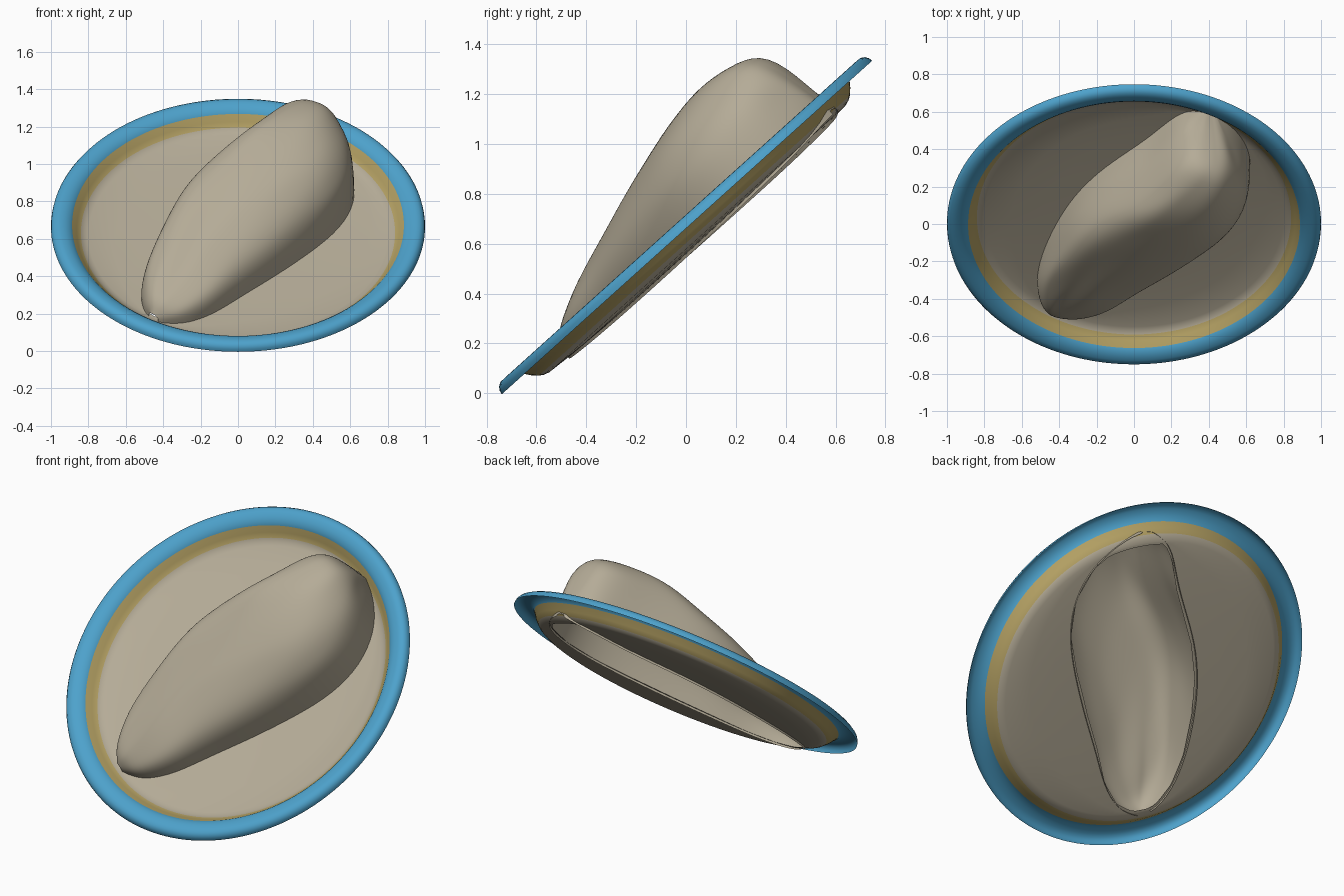
import bpy, bmesh, math
from mathutils import Vector, noise

if "Cube" in bpy.data.objects:
    bpy.data.objects.remove(bpy.data.objects["Cube"])

TILT, CENTRE = math.radians(42), (0, 0, 0.67)


def material(name, rgb):
    m = bpy.data.materials.new(name)
    m.diffuse_color = (*rgb, 1)
    m.use_nodes = True
    m.node_tree.nodes["Principled BSDF"].inputs["Base Color"].default_value = m.diffuse_color
    return m


CLAY = material("clay grey", (0.46, 0.41, 0.31))
BLUE = material("rim blue", (0.075, 0.36, 0.60))
OCHRE = material("ochre", (0.47, 0.365, 0.13))


def finish(bm, name, mats):
    bmesh.ops.recalc_face_normals(bm, faces=bm.faces)
    if sum(f.normal.z * f.calc_area() for f in bm.faces) < 0:
        bmesh.ops.reverse_faces(bm, faces=bm.faces)
    for f in bm.faces:
        f.smooth = True
    me = bpy.data.meshes.new(name)
    bm.to_mesh(me)
    bm.free()
    for m in mats:
        me.materials.append(m)
    ob = bpy.data.objects.new(name, me)
    bpy.context.collection.objects.link(ob)
    ob.rotation_euler.x = TILT
    ob.location = CENTRE
    return ob


def loft(bm, rows, closed, mat=lambda i: 0):
    vs = [[bm.verts.new(p) for p in row] for row in rows]
    n = len(vs[0])
    for i in range(len(vs) - 1):
        for j in range(n if closed else n - 1):
            k = (j + 1) % n
            f = bm.faces.new((vs[i][j], vs[i][k], vs[i + 1][k], vs[i + 1][j]))
            f.material_index = mat(i)


def floor_height(r):
    if r < 0.8:
        return -0.084 + 0.016 * (r / 0.8) ** 4
    return -0.068 + 0.018 * min((r - 0.8) / 0.04, 1)


# Lump stations in plate space: left contact, ridge (with height), right contact
stations = [
    ((-.48, -.65), (-.46, -.68, -.03), (-.43, -.70)),
    ((-.505, -.60), (-.44, -.64, .025), (-.36, -.705)),
    ((-.525, -.48), (-.40, -.52, .075), (-.27, -.70)),
    ((-.50, -.30), (-.33, -.36, .135), (-.13, -.62)),
    ((-.42, -.07), (-.24, -.16, .205), (.02, -.47)),
    ((-.32, .13), (-.13, .04, .27), (.20, -.31)),
    ((-.19, .30), (-.01, .19, .33), (.40, -.11)),
    ((-.05, .43), (.12, .33, .372), (.55, .07)),
    ((.08, .55), (.25, .47, .378), (.63, .27)),
    ((.19, .68), (.36, .59, .35), (.62, .47)),
    ((.25, .73), (.42, .675, .305), (.55, .61)),
    ((.30, .755), (.42, .72, .18), (.49, .69)),
    ((.37, .765), (.40, .755, -.04), (.43, .745)),
]

# Lump: open shell with rounded, lopsided sections
rows = []
for L, R, Q in stations:
    row = []
    for j in range(-9, 10):
        a = j / 9 * math.pi / 2
        end = Vector(L if j < 0 else Q)
        base = floor_height(end.length) - 0.012
        s, c = abs(math.sin(a)) ** 0.82, max(math.cos(a), 0) ** (0.72 if j < 0 else 0.66)
        xy = Vector(R[:2]).lerp(end, s)
        p = Vector((xy.x, xy.y, base + (R[2] - base) * c))
        if abs(j) < 9:
            p += noise.noise_vector(p * 8) * 0.018
        row.append(p)
    rows.append(row)
bm = bmesh.new()
loft(bm, rows, False)
lump = finish(bm, "lump", [CLAY])
sub = lump.modifiers.new("smooth", "SUBSURF")
sub.levels = sub.render_levels = 2

# Outline of the opening beneath the lump
outline = [Vector(s[0]) for s in stations] + [Vector(s[2]) for s in reversed(stations)]
mid = Vector((0.03, 0.02))


def cross(a, b):
    return a.x * b.y - a.y * b.x


def hole_point(t):
    d, best = Vector((math.cos(t), math.sin(t))), 0.1
    for a, b in zip(outline, outline[1:] + outline[:1]):
        e, den = b - a, cross(d, b - a)
        if abs(den) > 1e-9:
            k, u = cross(a - mid, e) / den, cross(a - mid, d) / den
            if k > 0 and -1e-6 <= u <= 1 + 1e-6:
                best = max(best, k)
    p = mid + d * (best - 0.02)
    return p * min(1, 0.785 / p.length)


# Plate: thin dish with rolled rim; ochre band and blue rim by ring
N = 160
angles = [2 * math.pi * i / N for i in range(N)]
rows = []
for k in (0, 0.33, 0.67):
    row = []
    for t in angles:
        h = hole_point(t)
        p = h.lerp(Vector((math.cos(t), math.sin(t))) * 0.80, k)
        row.append((p.x, p.y, floor_height(p.length)))
    rows.append(row)
profile = [(.80, -.068), (.822, -.061), (.84, -.050), (.862, -.028), (.887, .006),
           (.903, .020), (.925, .030), (.95, .035), (.972, .034), (.988, .024),
           (.997, .010), (1.0, -.006)]
for r, z in profile:
    rows.append([(r * math.cos(t), r * math.sin(t), z) for t in angles])
bm = bmesh.new()
loft(bm, rows, True, lambda i: 0 if i < 5 else (2 if i < 7 else 1))
finish(bm, "plate", [CLAY, BLUE, OCHRE])
